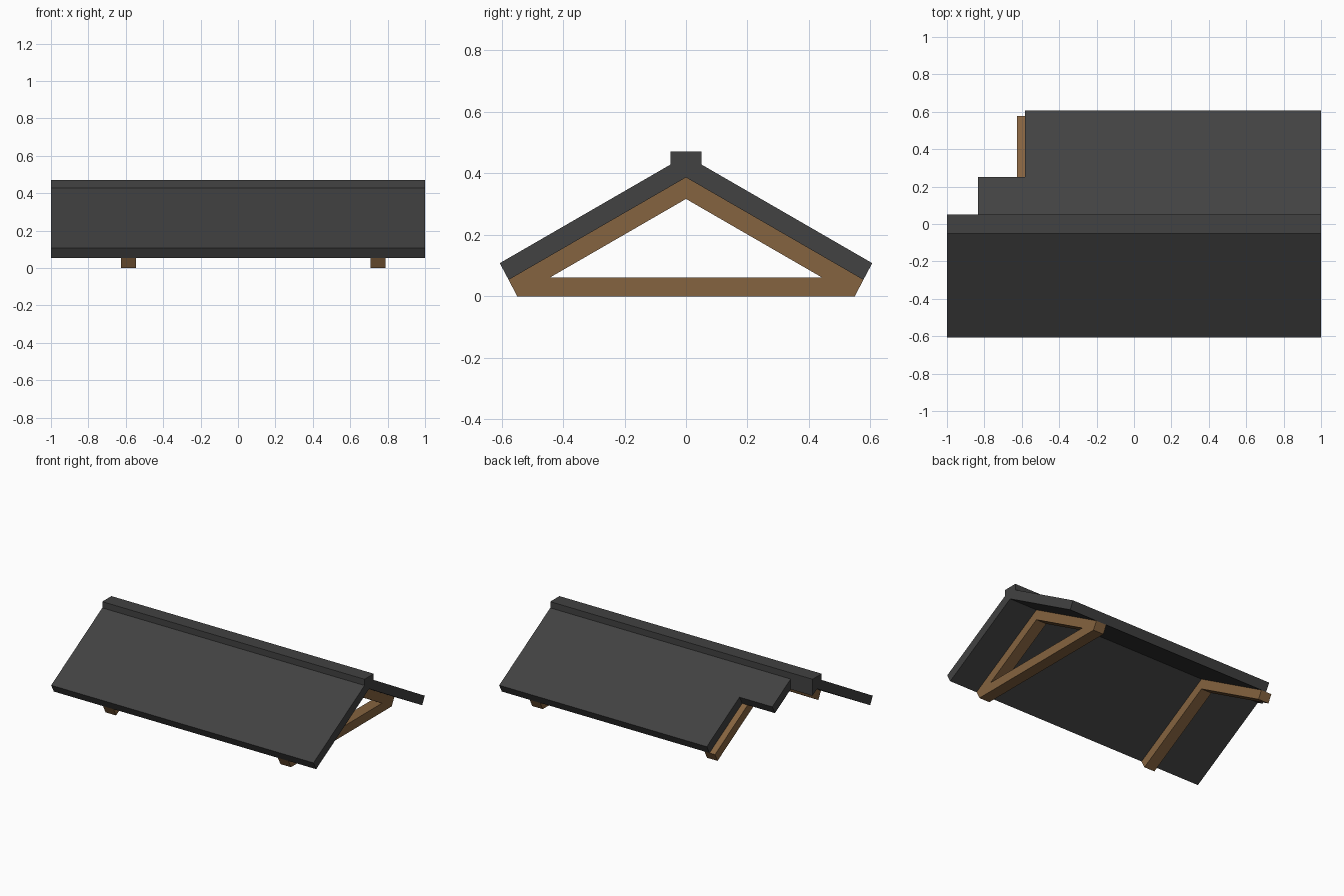
import bpy
import bmesh

cube = bpy.data.objects.get("Cube")
if cube:
    bpy.data.objects.remove(cube, do_unlink=True)


def make_material(name, colour):
    mat = bpy.data.materials.new(name)
    mat.use_nodes = True
    mat.diffuse_color = colour
    mat.node_tree.nodes["Principled BSDF"].inputs["Base Color"].default_value = colour
    return mat


GREY = make_material("dark grey roofing", (0.054, 0.054, 0.054, 1))
WOOD = make_material("brown timber", (0.235, 0.125, 0.05, 1))

SLOPE = 0.5774      # 30 degree pitch
TOP = 0.458         # ridge height of the roof surface
UNDER = 0.387       # ridge height of the roof underside
CAP = 0.05          # half width of the ridge cap
EAVE = 0.606
LEAN = 0.029        # inward shift of a square-cut slab edge


def loft(name, ring_a, ring_b, mat):
    """Solid between two matching rings of points."""
    bm = bmesh.new()
    a = [bm.verts.new(p) for p in ring_a]
    b = [bm.verts.new(p) for p in ring_b]
    bm.faces.new(a)
    bm.faces.new(b[::-1])
    n = len(a)
    for i in range(n):
        j = (i + 1) % n
        bm.faces.new((a[j], a[i], b[i], b[j]))
    bmesh.ops.recalc_face_normals(bm, faces=bm.faces)
    mesh = bpy.data.meshes.new(name)
    bm.to_mesh(mesh)
    bm.free()
    mesh.materials.append(mat)
    obj = bpy.data.objects.new(name, mesh)
    bpy.context.collection.objects.link(obj)
    return obj


def prism(name, profile, x0, x1, mat):
    """Side profile (y, z) extruded along x."""
    return loft(name, [(x0, y, z) for y, z in profile],
                [(x1, y, z) for y, z in profile], mat)


def mirrored(half):
    """Complete a half profile across y = 0, skipping points on the axis."""
    return half + [(-y, z) for y, z in reversed(half) if y > 0]


def roof_slab(name, outline, side):
    """Sloping slab from a plan outline (x, distance from ridge)."""
    top, under = [], []
    for x, y in outline:
        low = y if y == CAP else y - LEAN
        top.append((x, side * y, TOP - SLOPE * y))
        under.append((x, side * low, UNDER - SLOPE * low))
    return loft(name, top, under, GREY)


# Roof: whole front slope, stepped broken back slope, ridge cap
roof_slab("front_roof_slope", [(-1, CAP), (1, CAP), (1, EAVE), (-1, EAVE)], -1)
roof_slab("back_roof_slope", [(-0.833, CAP), (1, CAP), (1, EAVE),
                              (-0.583, EAVE), (-0.583, 0.25), (-0.833, 0.25)], 1)
prism("ridge_cap", mirrored([(0, UNDER), (CAP, UNDER - SLOPE * CAP), (CAP, 0.472)]),
      -1, 1, GREY)

# Rafter pairs: a mitred chevron with square-cut feet
rafter_top = [(0, UNDER), (0.577, UNDER - SLOPE * 0.577)]
rafter_low = [(0.549, 0), (0, 0.317)]
chevron = (rafter_top + rafter_low
           + [(-y, z) for y, z in (rafter_low[0], rafter_top[1])])
for side, x in (("right", -0.585), ("left", 0.748)):
    prism(side + "_rafters", chevron, x - 0.04, x + 0.04, WOOD)

# Tie beam, only on the intact truss
prism("left_tie_beam", mirrored([(0.549, 0), (0.442, 0.062)]), 0.708, 0.788, WOOD)
